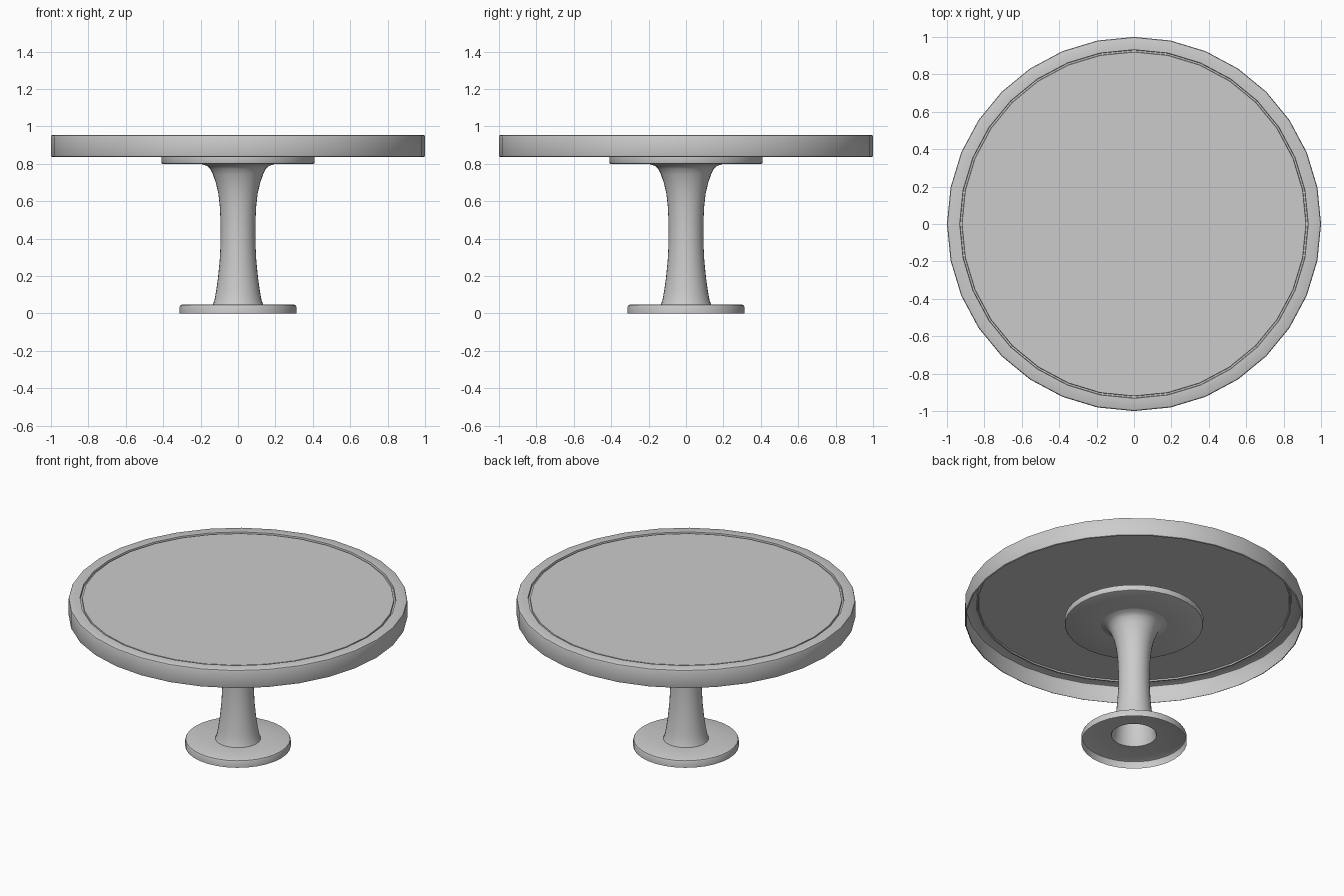
import bpy, bmesh, math

if "Cube" in bpy.data.objects:
    bpy.data.objects.remove(bpy.data.objects["Cube"])

SEGMENTS = 32


def lathe(name, profile, angle=40):
    """Spin an open (radius, z) profile about z; radius 0 closes to a point."""
    bm = bmesh.new()
    rings = []
    for r, z in profile:
        if r == 0:
            rings.append([bm.verts.new((0, 0, z))] * SEGMENTS)
        else:
            rings.append([bm.verts.new((r * math.cos(2 * math.pi * i / SEGMENTS),
                                        r * math.sin(2 * math.pi * i / SEGMENTS), z))
                          for i in range(SEGMENTS)])
    for low, high in zip(rings, rings[1:]):
        for i in range(SEGMENTS):
            j = (i + 1) % SEGMENTS
            corners = [low[i], low[j], high[j]]
            if high[i] is not high[j]:
                corners.append(high[i])
            bm.faces.new(corners)
    mesh = bpy.data.meshes.new(name)
    bm.to_mesh(mesh)
    bm.free()
    obj = bpy.data.objects.new(name, mesh)
    bpy.context.collection.objects.link(obj)
    bpy.ops.object.select_all(action='DESELECT')
    obj.select_set(True)
    bpy.context.view_layer.objects.active = obj
    bpy.ops.object.shade_smooth_by_angle(angle=math.radians(angle))
    return obj


# Round top: thin shell, open below, with rounded rim and a shallow groove
lathe("table_top", [
    (0.99, 0.835), (0.997, 0.838), (1.0, 0.846),
    (1.0, 0.944), (0.997, 0.952), (0.99, 0.955),
    (0.932, 0.955), (0.930, 0.942), (0.921, 0.942), (0.919, 0.951),
    (0, 0.951)])

# Foot: shallow shell, open below, with a hole where the column stands
lathe("foot", [
    (0.312, 0.0), (0.312, 0.035), (0.308, 0.044), (0.298, 0.048),
    (0.134, 0.048)])

# Column: hollow, waisted, flaring out at the top
lathe("column", [
    (0.134, 0.048), (0.126, 0.07), (0.117, 0.12), (0.107, 0.19),
    (0.098, 0.28), (0.093, 0.38), (0.093, 0.48), (0.097, 0.57),
    (0.105, 0.64), (0.119, 0.70), (0.135, 0.745), (0.150, 0.775),
    (0.168, 0.79), (0.195, 0.798)])

# Mounting plate under the top
lathe("mounting_plate", [
    (0.195, 0.798), (0.400, 0.798), (0.407, 0.801), (0.410, 0.808),
    (0.410, 0.836)])
